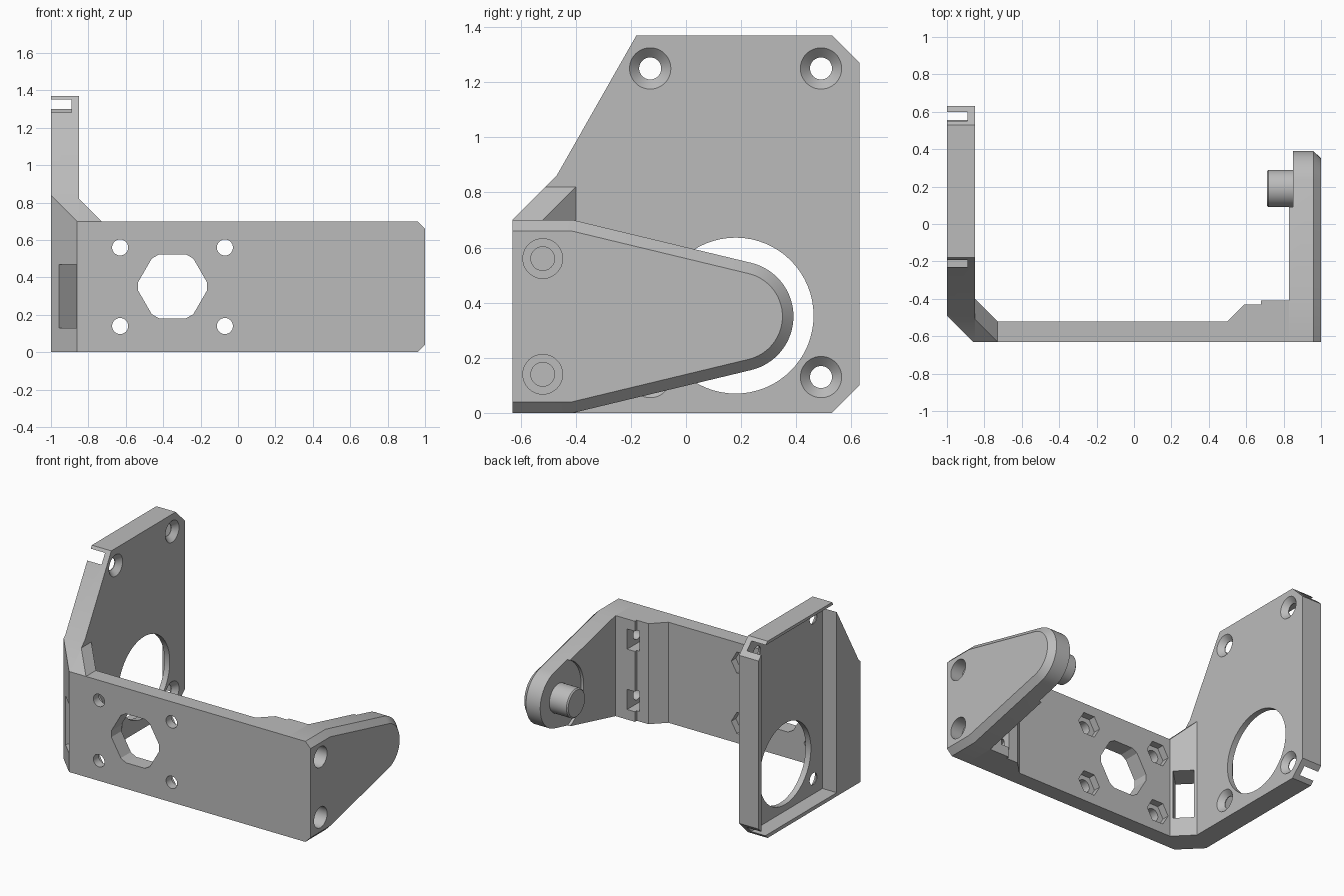
import bpy, bmesh
from math import sin, cos, pi, radians
from mathutils import Matrix

if "Cube" in bpy.data.objects:
    bpy.data.objects.remove(bpy.data.objects["Cube"], do_unlink=True)

grey = bpy.data.materials.new("light_grey")
grey.use_nodes = True
COLOUR = (0.5, 0.5, 0.5, 1)
grey.diffuse_color = COLOUR
for node in grey.node_tree.nodes:
    if node.type == 'BSDF_PRINCIPLED':
        node.inputs["Base Color"].default_value = COLOUR


def make(name, bm):
    bmesh.ops.recalc_face_normals(bm, faces=bm.faces)
    mesh = bpy.data.meshes.new(name)
    bm.to_mesh(mesh)
    bm.free()
    mesh.materials.append(grey)
    obj = bpy.data.objects.new(name, mesh)
    bpy.context.collection.objects.link(obj)
    return obj


def loft(name, axis, sections):
    """Join matching outlines [(position, [(u, v), ...]), ...] along an axis."""
    place = {'x': lambda u, v, w: (w, u, v),
             'y': lambda u, v, w: (u, w, v),
             'z': lambda u, v, w: (u, v, w)}[axis]
    bm = bmesh.new()
    rings = [[bm.verts.new(place(u, v, w)) for u, v in pts] for w, pts in sections]
    n = len(rings[0])
    for a, b in zip(rings, rings[1:]):
        for i in range(n):
            j = (i + 1) % n
            bm.faces.new((a[i], a[j], b[j], b[i]))
    bm.faces.new(rings[0][::-1])
    bm.faces.new(rings[-1])
    return make(name, bm)


def prism(name, axis, pts, a, b):
    return loft(name, axis, [(a, pts), (b, pts)])


def ring(u, v, r, n=48):
    return [(u + r * cos(2 * pi * i / n), v + r * sin(2 * pi * i / n)) for i in range(n)]


def rect(u0, u1, v0, v1):
    return [(u0, v0), (u1, v0), (u1, v1), (u0, v1)]


def cut(obj, cutters):
    for cutter in cutters:
        cutter.hide_render = True
        mod = obj.modifiers.new("cut", 'BOOLEAN')
        mod.operation = 'DIFFERENCE'
        mod.solver = 'EXACT'
        mod.object = cutter
        bpy.context.view_layer.objects.active = obj
        bpy.ops.object.modifier_apply(modifier=mod.name)
        bpy.data.objects.remove(cutter, do_unlink=True)


def passage():
    """Diagonal cable slot through the corner."""
    obj = prism("slot_cutter", 'z', rect(-0.3, 0.3, -0.065, 0.065), 0.13, 0.47)
    obj.data.transform(Matrix.Translation((-0.85, -0.52, 0)) @ Matrix.Rotation(pi / 4, 4, 'Z'))
    return obj


# Side plate with a rectangular motor recess on its outer face
plate = prism("side_plate", 'x',
              [(-0.63, 0), (0.53, 0), (0.63, 0.1), (0.63, 1.27), (0.53, 1.37),
               (-0.18, 1.37), (-0.47, 0.86), (-0.63, 0.7)], -1, -0.85)
cutters = [
    prism("corner_cutter", 'z', [(-1.1, -0.39), (-1.1, -0.73), (-0.76, -0.73)], -0.1, 1.5),
    prism("recess_cutter", 'x', rect(-0.23, 0.60, 0.025, 1.35), -1.1, -0.89),
    prism("shaft_cutter", 'x', ring(0.18, 0.353, 0.283, 64), -1.1, -0.8),
    passage()]
for y in (-0.13, 0.49):
    for z in (0.13, 1.25):
        cutters.append(loft("screw_cutter", 'x', [
            (-0.95, ring(y, z, 0.04)), (-0.885, ring(y, z, 0.04)),
            (-0.85, ring(y, z, 0.075)), (-0.8, ring(y, z, 0.075))]))
cut(plate, cutters)

# Corner gusset between plate and front wall, with a sloping roof
bm = bmesh.new()
foot = [(-0.85, -0.63), (-0.73, -0.63), (-0.73, -0.52), (-0.85, -0.40)]
for x, y in foot:
    bm.verts.new((x, y, 0))
    bm.verts.new((x, y, 0.82 if y > -0.5 else 0.7))
bm.verts.new((-0.85, -0.51, 0.82))
bmesh.ops.convex_hull(bm, input=bm.verts)
bmesh.ops.dissolve_limit(bm, angle_limit=0.01, verts=bm.verts, edges=bm.edges)
gusset = make("corner_gusset", bm)
cut(gusset, [passage()])

# Front wall, thickened where the arm bolts on
wall = prism("front_wall", 'z',
             [(-0.73, -0.63), (0.83, -0.63), (0.83, -0.41), (0.68, -0.41), (0.68, -0.43),
              (0.59, -0.43), (0.5, -0.52), (-0.73, -0.52)], 0, 0.7)
hexagon = ring(-0.35, 0.352, 0.197, 6)
soft_hexagon = []
for i, (u, v) in enumerate(hexagon):
    for nb in (hexagon[i - 1], hexagon[(i + 1) % 6]):
        soft_hexagon.append((u + (nb[0] - u) * 0.13, v + (nb[1] - v) * 0.13))
cutters = [prism("window_cutter", 'y', soft_hexagon, -0.8, -0.4)]
for z in (0.14, 0.56):
    for x in (-0.63, -0.07):
        cutters.append(prism("bolt_cutter", 'y', ring(x, z, 0.043), -0.8, -0.4))
        cutters.append(prism("nut_cutter", 'y', ring(x, z, 0.085, 6), -0.57, -0.4))
    cutters.append(prism("nut_slot_cutter", 'y', rect(0.66, 0.74, z - 0.07, z + 0.07), -0.59, -0.3))
    cutters.append(prism("arm_bolt_cutter", 'x', ring(-0.52, z, 0.043), 0.62, 0.9))
cut(wall, cutters)


# Tapered arm with a rounded end and chamfered outer rim
def arm_outline(inset):
    r = 0.2 - inset
    arc = [(0.19 + r * cos(radians(a)), 0.35 + r * sin(radians(a)))
           for a in [-77 + 154 * i / 32 for i in range(33)]]
    y = -0.41 - inset * 0.11
    return [(-0.63, inset), (y, inset)] + arc + [(y, 0.7 - inset), (-0.63, 0.7 - inset)]


arm = loft("arm", 'x', [(0.83, arm_outline(0)), (0.96, arm_outline(0)), (1, arm_outline(0.04))])
cutters = [prism("pivot_cutter", 'x', ring(0.19, 0.35, 0.25, 64), 0.7, 0.85)]
for z in (0.14, 0.56):
    cutters.append(prism("bore_cutter", 'x', ring(-0.52, z, 0.043), 0.7, 1.1))
    cutters.append(prism("head_cutter", 'x', ring(-0.52, z, 0.072), 0.91, 1.1))
cut(arm, cutters)

# Pivot pin
pin = loft("pivot_pin", 'x', [(0.71, ring(0.19, 0.35, 0.092)), (0.718, ring(0.19, 0.35, 0.1)),
                              (0.86, ring(0.19, 0.35, 0.1))])

# Smooth round surfaces, keep edges crisp
for obj in (plate, gusset, wall, arm, pin):
    bpy.ops.object.select_all(action='DESELECT')
    obj.select_set(True)
    bpy.context.view_layer.objects.active = obj
    bpy.ops.object.shade_smooth_by_angle(angle=radians(25))
